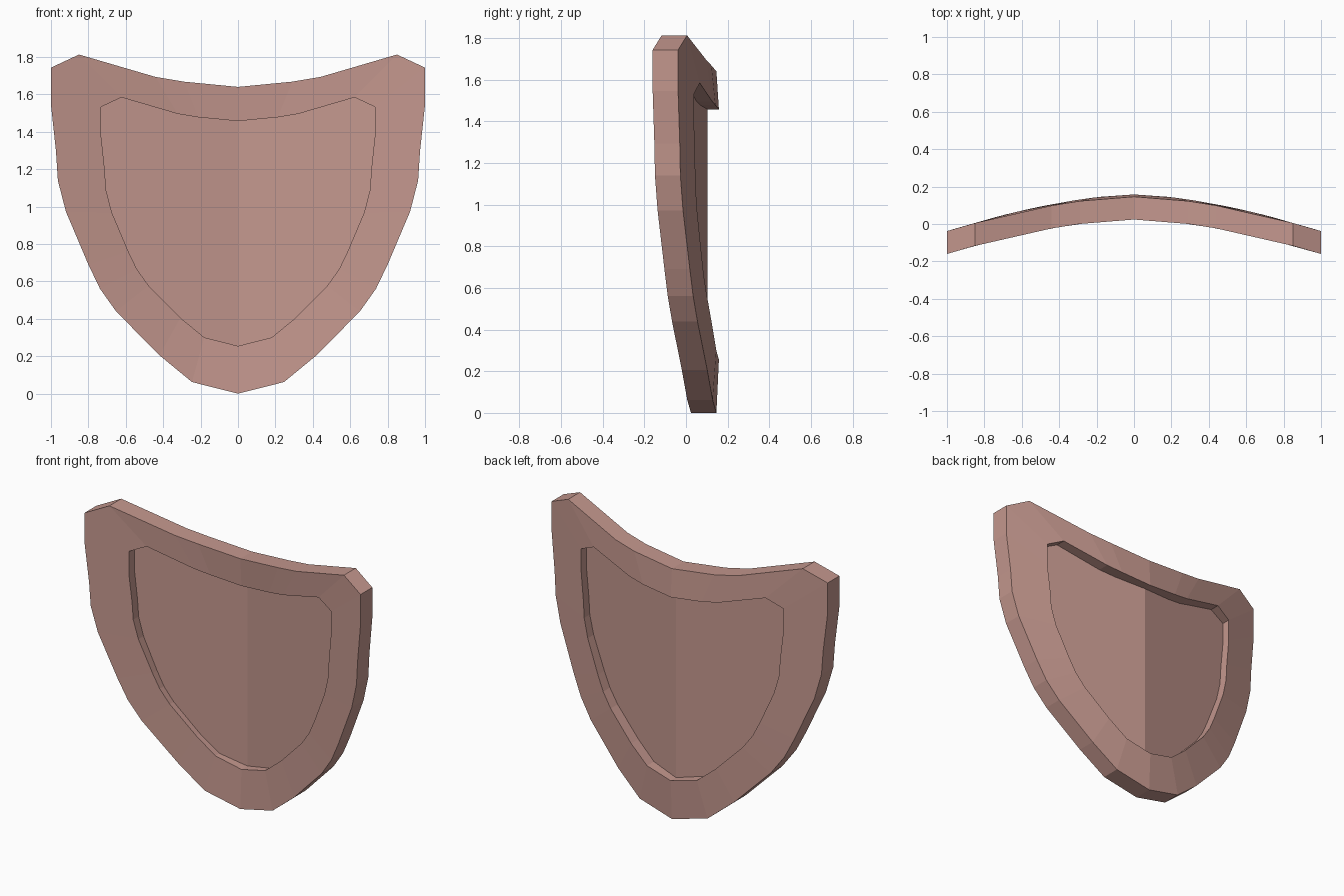
import bpy, bmesh

if "Cube" in bpy.data.objects:
    bpy.data.objects.remove(bpy.data.objects["Cube"])

THICK = 0.122       # rim thickness
INNER = 0.733       # inner outline is the outer one scaled down
PANEL = 0.004       # half thickness of the sunken panel

# Right half of the outline (x, z), top centre to bottom centre
half = [(0, 1.64), (.29, 1.668), (.44, 1.693), (.85, 1.813), (1, 1.743),
        (1, 1.545), (.973, 1.294), (.963, 1.139), (.92, .973), (.80, .69),
        (.738, .561), (.652, .44), (.42, .205), (.246, .062), (0, 0)]
outline = half + [(-x, z) for x, z in half[-2:0:-1]]
inner = [(x * INNER, z * INNER + .255) for x, z in outline]


def bend(x):
    """Front surface of the curved rim."""
    return .036 - .196 * abs(x) ** 1.6


def outer_y(x):
    return bend(x) - .012 * (1 - abs(x))


def fold(x):
    """Middle of the folded flat panel."""
    return .1 - .165 * abs(x)


bm = bmesh.new()


def ring(points, depth, offset):
    return [bm.verts.new((x, depth(x) + offset, z)) for x, z in points]


def bridge(a, b):
    n = len(a)
    for i in range(n):
        j = (i + 1) % n
        bm.faces.new((a[i], a[j], b[j], b[i]))


# Rim: panel edge -> front inner -> front outer -> back outer -> back inner -> panel edge
rings = [ring(inner, fold, -PANEL),
         ring(inner, bend, 0),
         ring(outline, outer_y, 0),
         ring(outline, outer_y, THICK),
         ring(inner, bend, THICK),
         ring(inner, fold, PANEL)]
for a, b in zip(rings, rings[1:]):
    bridge(a, b)

# Sunken panels, front and back, each folded along the centre line
mid = len(half) - 1
for r in (rings[0], rings[-1]):
    bm.faces.new(r[:mid + 1])
    bm.faces.new(r[mid:] + [r[0]])

bmesh.ops.recalc_face_normals(bm, faces=bm.faces)
mesh = bpy.data.meshes.new("shield")
bm.to_mesh(mesh)
bm.free()
shield = bpy.data.objects.new("shield", mesh)
bpy.context.collection.objects.link(shield)

# Dusty pink material
mat = bpy.data.materials.new("dusty_pink")
mat.diffuse_color = (.55, .31, .27, 1)
mat.use_nodes = True
mat.node_tree.nodes["Principled BSDF"].inputs["Base Color"].default_value = mat.diffuse_color
mesh.materials.append(mat)
